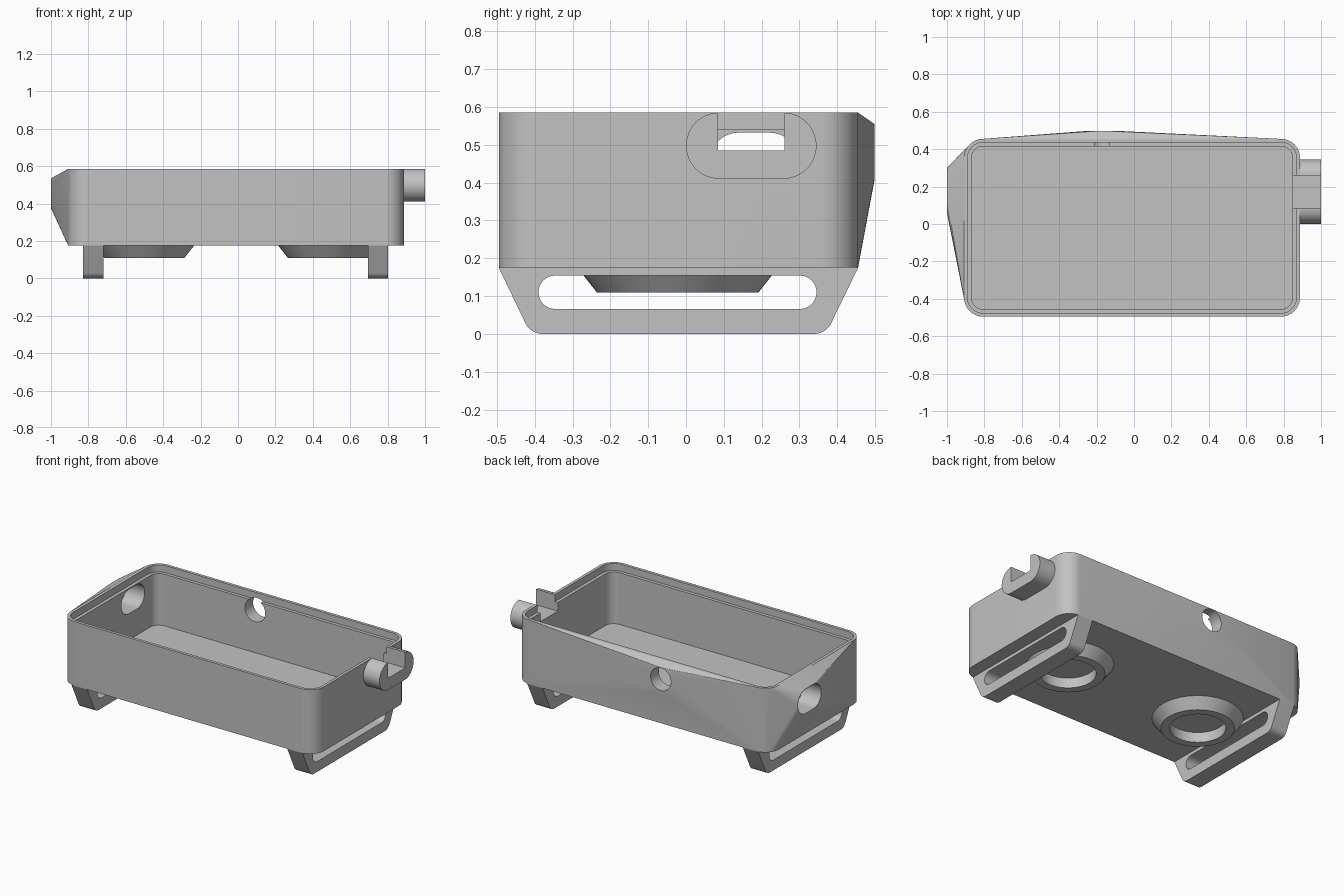
import bpy, bmesh, math
from mathutils import Vector

cube = bpy.data.objects.get("Cube")
if cube:
    bpy.data.objects.remove(cube, do_unlink=True)

grey = bpy.data.materials.new("matte_grey")
grey.use_nodes = True
COLOUR = (0.54, 0.54, 0.54, 1)
grey.diffuse_color = COLOUR
grey.node_tree.nodes["Principled BSDF"].inputs["Base Color"].default_value = COLOUR


def fillet(corners, radii, steps=12):
    """Round the corners of a 2D polygon, each with its own radius."""
    pts, n = [], len(corners)
    for i, (corner, r) in enumerate(zip(corners, radii)):
        p = Vector(corner)
        if r == 0:
            pts.append(p)
            continue
        a = (Vector(corners[i - 1]) - p).normalized()
        b = (Vector(corners[(i + 1) % n]) - p).normalized()
        half = a.angle(b) / 2
        centre = p + (a + b).normalized() * r / math.sin(half)
        start = (p + a * r / math.tan(half) - centre).normalized()
        end = (p + b * r / math.tan(half) - centre).normalized()
        pts += [centre + r * start.slerp(end, k / steps) for k in range(steps + 1)]
    return pts


def round_rect(u0, u1, v0, v1, r):
    return fillet([(u0, v0), (u1, v0), (u1, v1), (u0, v1)], [r] * 4)


def place(pts, axis, d):
    """Lift 2D points into space at distance d along an axis."""
    make = {"x": lambda p: (d, p[0], p[1]),
            "y": lambda p: (p[0], d, p[1]),
            "z": lambda p: (p[0], p[1], d)}[axis]
    return [make(p) for p in pts]


def finish(name, bm):
    bmesh.ops.recalc_face_normals(bm, faces=bm.faces)
    mesh = bpy.data.meshes.new(name)
    bm.to_mesh(mesh)
    bm.free()
    mesh.materials.append(grey)
    obj = bpy.data.objects.new(name, mesh)
    bpy.context.collection.objects.link(obj)
    return obj


def prism(name, pts, axis, lo, hi):
    bm = bmesh.new()
    ends = [[bm.verts.new(p) for p in place(pts, axis, d)] for d in (lo, hi)]
    for ring in ends:
        bm.faces.new(ring)
    a, b = ends
    for i in range(len(a)):
        bm.faces.new((a[i - 1], a[i], b[i], b[i - 1]))
    return finish(name, bm)


def select(obj):
    bpy.ops.object.select_all(action="DESELECT")
    obj.select_set(True)
    bpy.context.view_layer.objects.active = obj


def cut(obj, *cutters):
    for cutter in cutters:
        mod = obj.modifiers.new("cut", "BOOLEAN")
        mod.operation, mod.solver, mod.object = "DIFFERENCE", "EXACT", cutter
        select(obj)
        bpy.ops.object.modifier_apply(modifier=mod.name)


def helper(*args):
    obj = prism(*args)
    obj.hide_render = True
    helpers.append(obj)
    return obj


helpers = []
BASE, TOP, LEDGE, FLOOR = 0.175, 0.585, 0.54, 0.21
X0, X1, Y0, Y1 = -0.908, 0.887, -0.495, 0.455


def wall_outline(inset):
    return round_rect(X0 + inset, X1 - inset, Y0 + inset, Y1 - inset, 0.1 - inset)


# Tray: a rounded box swelling out to two openings, as one convex shell
bm = bmesh.new()
shell = place(wall_outline(0), "z", BASE) + place(wall_outline(0), "z", TOP)
shell += place(round_rect(0.06, 0.30, 0.375, 0.535, 0.079), "x", -1)
shell += place(round_rect(-0.245, -0.095, 0.405, 0.555, 0.0745), "y", 0.498)
for p in shell:
    bm.verts.new(p)
bmesh.ops.convex_hull(bm, input=bm.verts[:])
bmesh.ops.delete(bm, geom=[v for v in bm.verts if not v.link_faces], context="VERTS")
bmesh.ops.dissolve_limit(bm, angle_limit=0.002, verts=bm.verts, edges=bm.edges)
tray = finish("tray", bm)

# Hollow, rim ledge, connector notch and the two openings
notch = helper("notch_cutter", [(0.085, 0.485), (0.26, 0.485), (0.26, 0.7), (0.085, 0.7)],
               "x", 0.8, 1.1)
cut(tray,
    helper("cavity_cutter", wall_outline(0.04), "z", FLOOR, 0.7),
    helper("ledge_cutter", wall_outline(0.019), "z", LEDGE, 0.72),
    helper("side_hole_cutter", round_rect(0.063, 0.297, 0.378, 0.532, 0.076), "x", -1.1, -0.8),
    helper("back_hole_cutter", round_rect(-0.242, -0.098, 0.408, 0.552, 0.0715), "y", 0.35, 0.6),
    notch)
parts = [tray]

# Notched connector on the left end
connector = prism("connector", round_rect(0, 0.345, 0.41, TOP, 0.0874), "x", 0.875, 1)
cut(connector, notch)
parts.append(connector)

# Slotted feet
foot_profile = fillet([(-0.495, BASE), (-0.411, 0), (0.37, 0), (0.455, BASE)], [0, 0.05, 0.05, 0])
slot = helper("slot_cutter", round_rect(-0.39, 0.345, 0.066, 0.154, 0.0439), "x", -1, 1)
for name, lo, hi in (("right_foot", -0.83, -0.72), ("left_foot", 0.695, 0.803)):
    foot = prism(name, foot_profile, "x", lo, hi)
    cut(foot, slot)
    parts.append(foot)

# Tapered rings under the tray
for name, cx in (("right_ring", -0.5), ("left_ring", 0.48)):
    centre = Vector((cx, -0.022, 0))
    bm = bmesh.new()
    profile = [(0.265, BASE), (0.214, 0.11), (0.163, 0.11), (0.163, BASE)]
    verts = [bm.verts.new(centre + Vector((r, 0, z))) for r, z in profile]
    edges = [bm.edges.new((verts[i - 1], verts[i])) for i in range(4)]
    bmesh.ops.spin(bm, geom=verts + edges, cent=centre, axis=(0, 0, 1),
                   angle=math.tau, steps=64)
    bmesh.ops.remove_doubles(bm, verts=bm.verts, dist=0.0005)
    parts.append(finish(name, bm))

for obj in helpers:
    bpy.data.objects.remove(obj, do_unlink=True)
for obj in parts:
    select(obj)
    bpy.ops.object.shade_smooth_by_angle(angle=math.radians(14))
